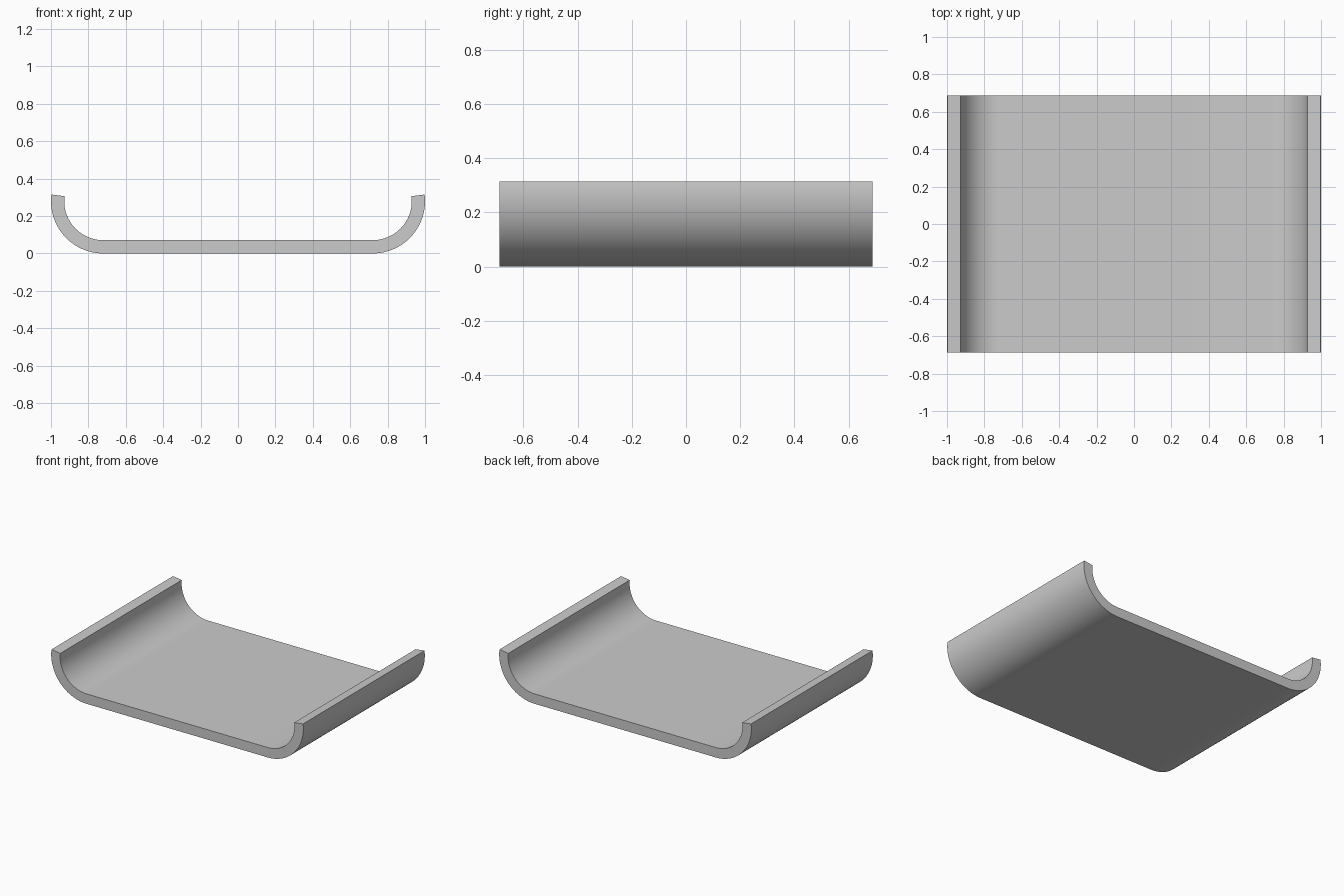
import bpy, bmesh
from math import radians, sin, cos

if "Cube" in bpy.data.objects:
    bpy.data.objects.remove(bpy.data.objects["Cube"])

HALF_DEPTH = 0.688
CENTRE_X, CENTRE_Z = 0.72, 0.28      # centre of the curled edge
R_OUT, R_IN = 0.28, 0.209
SEGS, START, END = 32, -90, 7.2      # curl runs slightly past vertical


def arc(radius):
    pts = []
    for i in range(SEGS + 1):
        a = radians(START + (END - START) * i / SEGS)
        pts.append((CENTRE_X + radius * cos(a), CENTRE_Z + radius * sin(a)))
    return pts


def mirrored(pts):
    # left-hand curl, tip to floor, then right-hand curl, floor to tip
    return [(-x, z) for x, z in reversed(pts)] + pts


# Cross-section as matching outer and inner lines
outer, inner = mirrored(arc(R_OUT)), mirrored(arc(R_IN))

bm = bmesh.new()
rows = [[bm.verts.new((x, -HALF_DEPTH, z)) for x, z in line] for line in (outer, inner)]
for i in range(len(outer) - 1):
    bm.faces.new((rows[0][i], rows[0][i + 1], rows[1][i + 1], rows[1][i]))

# Extrude the section from front to back
ext = bmesh.ops.extrude_face_region(bm, geom=bm.faces[:], use_keep_orig=True)
moved = [g for g in ext["geom"] if isinstance(g, bmesh.types.BMVert)]
bmesh.ops.translate(bm, verts=moved, vec=(0, 2 * HALF_DEPTH, 0))
bmesh.ops.recalc_face_normals(bm, faces=bm.faces[:])

mesh = bpy.data.meshes.new("curved_tray")
bm.to_mesh(mesh)
bm.free()
tray = bpy.data.objects.new("curved_tray", mesh)
bpy.context.collection.objects.link(tray)

# Smooth curls with crisp rims
bpy.context.view_layer.objects.active = tray
tray.select_set(True)
bpy.ops.object.shade_smooth_by_angle(angle=radians(30))
